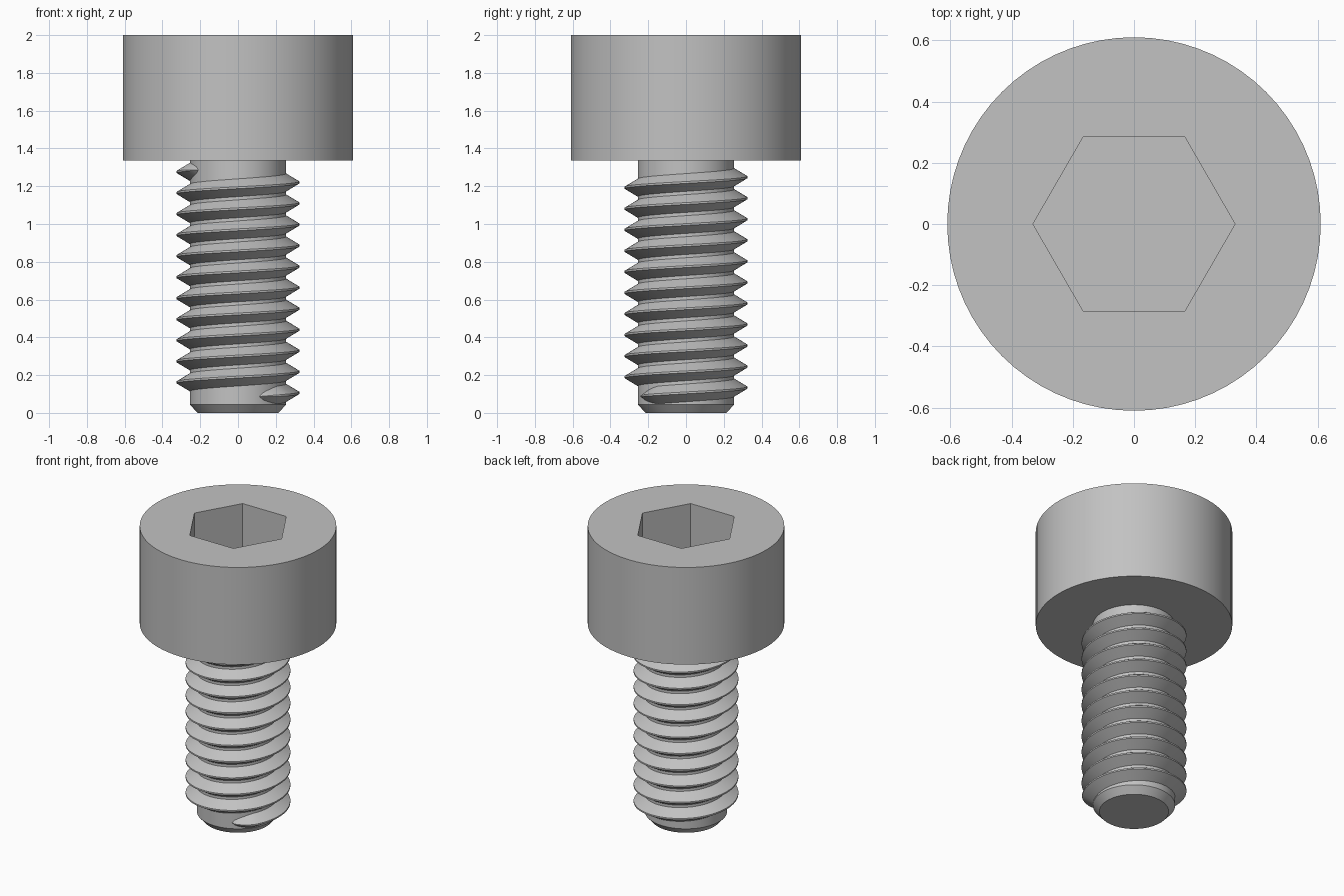
import bpy
import bmesh
from math import cos, sin, pi, radians, sqrt

cube = bpy.data.objects.get("Cube")
if cube:
    bpy.data.objects.remove(cube, do_unlink=True)

SEGMENTS = 72
HEAD_BASE, HEAD_TOP, HEAD_R = 1.335, 2.0, 0.61
SOCKET_R, SOCKET_FLOOR = 0.33, 1.65
ROOT_R, CREST_R = 0.255, 0.325
PITCH = 0.1114

steel = bpy.data.materials.new("grey steel")
steel.use_nodes = True
steel.diffuse_color = (0.54, 0.54, 0.54, 1)
steel.node_tree.nodes["Principled BSDF"].inputs["Base Color"].default_value = steel.diffuse_color


def finish(bm, name):
    """Turn a bmesh into a shaded object with the steel material."""
    bmesh.ops.recalc_face_normals(bm, faces=bm.faces)
    mesh = bpy.data.meshes.new(name)
    bm.to_mesh(mesh)
    bm.free()
    mesh.materials.append(steel)
    obj = bpy.data.objects.new(name, mesh)
    bpy.context.collection.objects.link(obj)
    bpy.ops.object.select_all(action='DESELECT')
    obj.select_set(True)
    bpy.context.view_layer.objects.active = obj
    bpy.ops.object.shade_smooth_by_angle(angle=radians(30))
    return obj


def ring(bm, radius, z, count=SEGMENTS):
    return [bm.verts.new((radius * cos(2 * pi * i / count),
                          radius * sin(2 * pi * i / count), z)) for i in range(count)]


def bridge(bm, a, b):
    for i in range(len(a)):
        j = (i + 1) % len(a)
        bm.faces.new((a[i], a[j], b[j], b[i]))


def loop_edges(bm, verts):
    return [bm.edges.get((v, verts[i - 1])) for i, v in enumerate(verts)]


# Cylindrical head with a hexagonal socket
bm = bmesh.new()
base, rim = ring(bm, HEAD_R, HEAD_BASE), ring(bm, HEAD_R, HEAD_TOP)
mouth, floor = ring(bm, SOCKET_R, HEAD_TOP, 6), ring(bm, SOCKET_R, SOCKET_FLOOR, 6)
bridge(bm, base, rim)
bridge(bm, floor, mouth)
bm.faces.new(base)
bm.faces.new(floor)
bmesh.ops.triangle_fill(bm, use_beauty=True, use_dissolve=False,
                        edges=loop_edges(bm, rim) + loop_edges(bm, mouth))
finish(bm, "socket_head")

# Shank with a chamfered tip
bm = bmesh.new()
rings = [ring(bm, r, z) for r, z in ((0.215, 0), (ROOT_R, 0.045), (ROOT_R, HEAD_BASE + 0.01))]
for lower, upper in zip(rings, rings[1:]):
    bridge(bm, lower, upper)
bm.faces.new(rings[0])
bm.faces.new(rings[-1])
finish(bm, "shank")

# Helical thread, running out into the shank at both ends
bm = bmesh.new()
start, end, runout = radians(-64), radians(215) + 20 * pi, radians(28)
steps = 11 * SEGMENTS
sections = []
for i in range(steps + 1):
    angle = start + (end - start) * i / steps
    size = max(0.02, min(1, sqrt(min(angle - start, end - angle) / runout)))
    z = 0.106 + PITCH * angle / (2 * pi)
    inner = ROOT_R - 0.005
    crest = inner + (CREST_R - inner) * size
    profile = ((inner, -0.05), (crest, -0.005), (crest, 0.005), (inner, 0.05))
    sections.append([bm.verts.new((r * cos(angle), r * sin(angle), z + h * size))
                     for r, h in profile])
for a, b in zip(sections, sections[1:]):
    bridge(bm, a, b)
bm.faces.new(sections[0])
bm.faces.new(sections[-1])
finish(bm, "thread")
